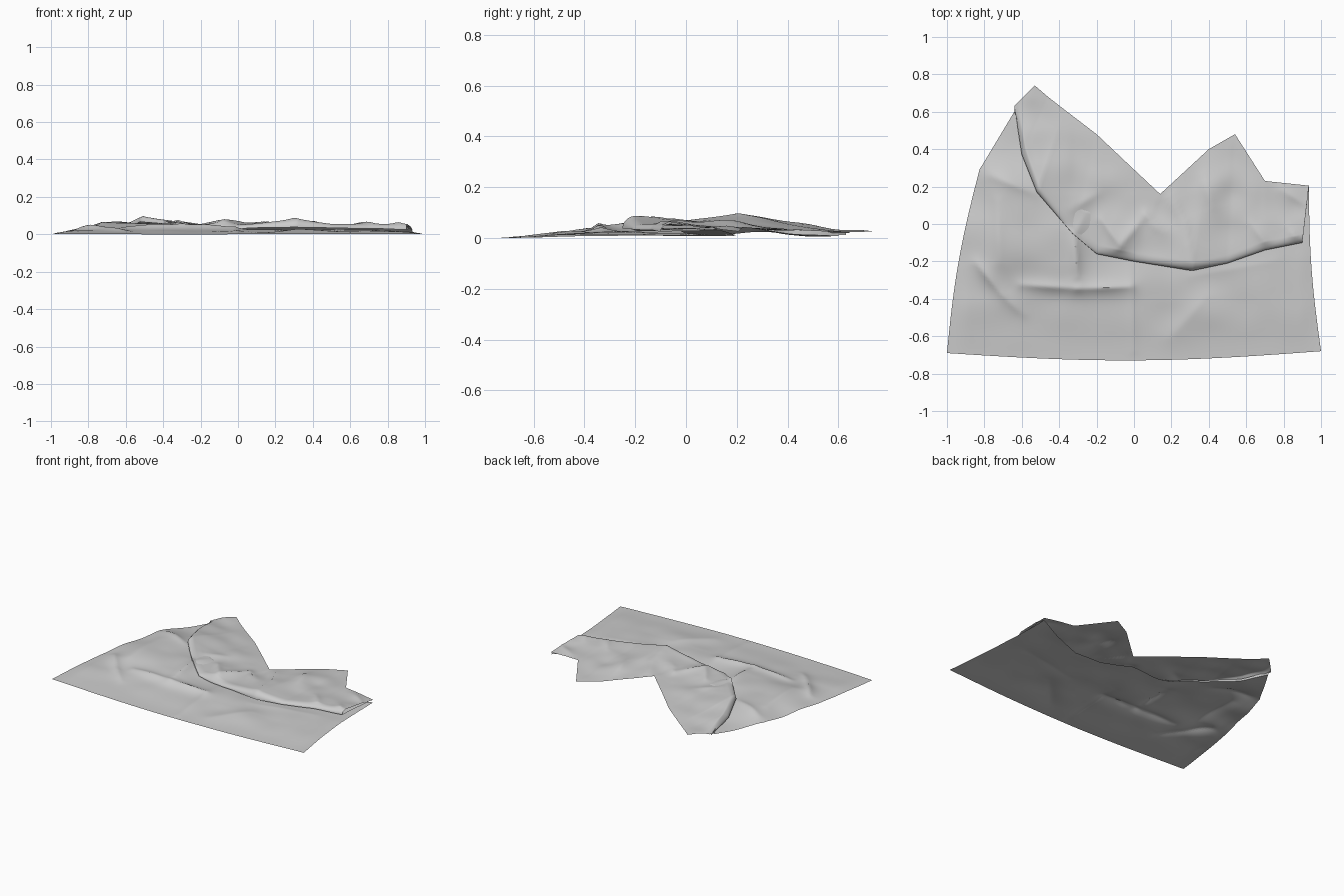
import bpy, bmesh, math
from mathutils import Vector, noise

if "Cube" in bpy.data.objects:
    bpy.data.objects.remove(bpy.data.objects["Cube"])

# Key lines of the folded sheet, matched station by station from left to right
under_fold = [(-.64, .60, .014), (-.56, .40, .02), (-.42, .20, .02), (-.25, .10, .015), (-.10, .09, .012),
              (.10, .10, .012), (.30, .01, .012), (.50, 0, .012), (.72, .09, .012), (.935, .20, .012)]
crest = [(-.64, .63, .024), (-.60, .37, .06), (-.52, .17, .103), (-.33, -.05, .07), (-.20, -.16, .055),
         (0, -.20, .055), (.31, -.25, .085), (.50, -.21, .06), (.70, -.14, .06), (.90, -.10, .06)]
back_edge = [(-.53, .74, .03), (-.46, .68, .026), (-.37, .61, .026), (-.20, .48, .032), (-.02, .31, .045),
             (.14, .16, .05), (.40, .40, .035), (.54, .48, .03), (.70, .23, .045), (.935, .205, .028)]

# Creases: x0, y0, x1, y1, height, width
low_creases = [(-.60, -.325, -.30, -.345, .026, .035), (-.30, -.345, -.02, -.335, .030, .035),
               (-.32, -.05, -.305, -.28, .024, .03), (-.84, -.21, -.70, -.38, .022, .03),
               (-.70, -.38, -.60, -.48, .014, .03), (-.76, .26, -.54, .17, .020, .035),
               (-.73, .12, -.72, -.20, .014, .04), (-.02, -.21, 0, -.68, .007, .02),
               (.38, -.40, .20, -.60, .012, .06), (.30, -.28, .75, -.20, .008, .05)]
top_creases = [(.20, .14, .27, 0, .016, .035), (.27, 0, .30, -.22, .016, .035),
               (.06, .05, -.10, -.15, .020, .035), (.06, .05, .15, -.04, .016, .03),
               (-.17, .02, -.07, -.12, .018, .03), (.63, 0, .72, -.12, .014, .03),
               (.37, .25, .42, .10, .014, .04), (.80, .18, .92, .10, .014, .03),
               (.83, -.02, .88, -.10, .012, .025), (-.20, .16, -.33, .08, .014, .04),
               (-.52, .17, -.63, .60, .010, .03)]


def smooth(t):
    t = max(0, min(1, t))
    return t * t * (3 - 2 * t)


def along(line, s):
    f = s * (len(line) - 1)
    i = min(int(f), len(line) - 2)
    return Vector(line[i]).lerp(Vector(line[i + 1]), f - i)


def creases(items, x, y):
    # Sharp-topped ridges that fade out at both ends
    z = 0
    for x0, y0, x1, y1, h, w in items:
        dx, dy = x1 - x0, y1 - y0
        t = max(0, min(1, ((x - x0) * dx + (y - y0) * dy) / (dx * dx + dy * dy)))
        d = math.hypot(x - x0 - t * dx, y - y0 - t * dy) / w
        z += h * math.exp(-d * d / (d + .3)) * (.55 + .45 * math.sin(math.pi * t))
    return z


def low_height(x, y):
    rise = smooth((y + .74) / .35)
    dome = .042 * math.exp(-((x + .53) / .30) ** 4 - ((y - .02) / .32) ** 4)
    rough = .010 * noise.noise((x * 5, y * 5, 3))
    edge = smooth((1 - abs(x)) / .12)
    z = .003 + rise * (.018 * (1 - .5 * smooth((y + .1) / .3)) + rough) * (.3 + .7 * edge)
    return max(0, z + dome + creases(low_creases, x, y))


def lip_height(s):
    # Height of the front lip, tucked down close to the bottom layer
    p = along(crest, s)
    floor = low_height(p.x, p.y)
    return floor + max(.004, .3 * (p.z - floor))


# Bottom layer, turned-back middle layer and top layer
def bottom_layer(s, t):
    front = Vector((-1 + 2 * s, -.69 - .044 * math.sin(math.pi * s) + .01 * s, 0))
    p = front.lerp(along(under_fold, s), t)
    bulge = .10 * min(t / .77, (1 - t) / .23) - .02 * max(0, .5 - abs(t - .5)) * (t > .77)
    bulge += .025 * math.sin(math.pi * min(1, t / .77))
    p.x -= bulge * (1 - s) ** 3 + .018 * math.sin(math.pi * t) * s ** 8
    p.z = low_height(p.x, p.y)
    return p


def middle_layer(s, t):
    p = along(under_fold, s).lerp(along(crest, s), t)
    floor = low_height(p.x, p.y)
    puff = .022 * min(1, t * 5) * (1 - t)
    p.z = floor * (1 - t) + lip_height(s) * t + puff
    p.z = max(p.z, floor + .003)
    return p


def top_layer(s, t):
    c = along(crest, s)
    p = c.lerp(along(back_edge, s), t)
    length = (along(back_edge, s) - c).length
    d = min(1, t * length / .045)
    round_front = math.sqrt(max(0, 1 - (1 - d) ** 2))
    p.z += creases(top_creases, p.x, p.y) * d
    p.z += .016 * noise.noise((p.x * 6, p.y * 6, 8)) * math.sin(math.pi * t)
    lip = lip_height(s)
    p.z = lip + (p.z - lip) * round_front
    return Vector((p.x, p.y, max(p.z, low_height(p.x, p.y) + .006 + .006 * (1 - t))))


# One continuous grid running front -> under fold -> crest -> back edge
COLS = 9 * 14
bm = bmesh.new()
rows = []
for layer, count, power in ((bottom_layer, 80, 1), (middle_layer, 15, 1), (top_layer, 56, 1.6)):
    for j in range(0 if not rows else 1, count + 1):
        rows.append([bm.verts.new(layer(i / COLS, (j / count) ** power)) for i in range(COLS + 1)])
for a, b in zip(rows, rows[1:]):
    for i in range(COLS):
        bm.faces.new((a[i], a[i + 1], b[i + 1], b[i]))
lowest = min(v.co.z for v in bm.verts)
for v in bm.verts:
    v.co.z -= lowest

mesh = bpy.data.meshes.new("crumpled_sheet")
bm.to_mesh(mesh)
bm.free()
sheet = bpy.data.objects.new("crumpled_sheet", mesh)
bpy.context.collection.objects.link(sheet)
bpy.context.view_layer.objects.active = sheet
sheet.select_set(True)
bpy.ops.object.shade_smooth_by_angle(angle=math.radians(40))
